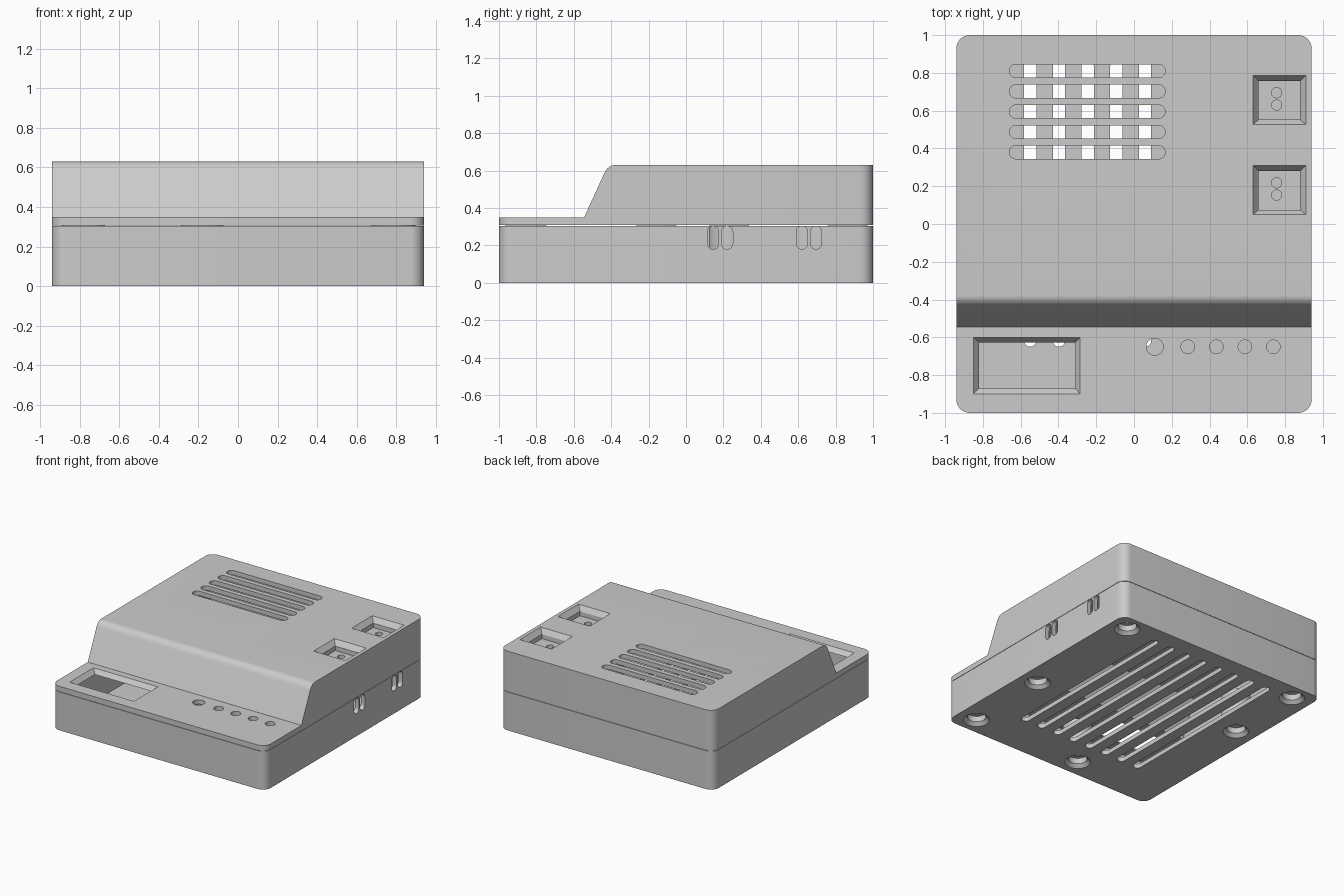
import bpy, bmesh, math
from mathutils import Vector

if "Cube" in bpy.data.objects:
    bpy.data.objects.remove(bpy.data.objects["Cube"], do_unlink=True)

W, D, WALL = 0.94, 1.0, 0.035     # half width, half depth, wall thickness
SEAM, SILL, TOP = 0.305, 0.35, 0.63
GAP = 0.003

grey = bpy.data.materials.new("light_grey_plastic")
grey.use_nodes = True
grey.diffuse_color = (0.6, 0.6, 0.6, 1)
grey.node_tree.nodes["Principled BSDF"].inputs["Base Color"].default_value = (0.6, 0.6, 0.6, 1)


# --- outlines: lists of 2D points -------------------------------------------
def rounded(x0, x1, y0, y1, r, steps=8):
    pts = []
    corners = [(x1 - r, y1 - r), (x0 + r, y1 - r), (x0 + r, y0 + r), (x1 - r, y0 + r)]
    for q, (cx, cy) in enumerate(corners):
        for i in range(steps + 1):
            a = math.pi / 2 * (q + i / steps)
            pts.append((cx + r * math.cos(a), cy + r * math.sin(a)))
    return pts


def rect(x0, x1, y0, y1):
    return [(x0, y0), (x1, y0), (x1, y1), (x0, y1)]


def circle(x, y, r, n=32):
    return [(x + r * math.cos(math.tau * i / n), y + r * math.sin(math.tau * i / n)) for i in range(n)]


def slot(x0, x1, y0, y1):
    # stadium shape; radius slightly under half so that no points coincide
    return rounded(x0, x1, y0, y1, min(x1 - x0, y1 - y0) * 0.499)


# --- solids ------------------------------------------------------------------
def loft(*levels, axis="z"):
    """Rings of 3D points from (height, outline) pairs."""
    if axis == "x":
        return [[Vector((h, a, b)) for a, b in pts] for h, pts in levels]
    return [[Vector((a, b, h)) for a, b in pts] for h, pts in levels]


def solid(name, lofts):
    bm = bmesh.new()
    for rings in lofts:
        vs = [[bm.verts.new(p) for p in ring] for ring in rings]
        n = len(vs[0])
        for lower, upper in zip(vs, vs[1:]):
            for i in range(n):
                j = (i + 1) % n
                bm.faces.new((lower[i], lower[j], upper[j], upper[i]))
        bm.faces.new(vs[0][::-1])
        bm.faces.new(vs[-1])
    bmesh.ops.recalc_face_normals(bm, faces=bm.faces[:])
    mesh = bpy.data.meshes.new(name)
    bm.to_mesh(mesh)
    bm.free()
    mesh.materials.append(grey)
    ob = bpy.data.objects.new(name, mesh)
    bpy.context.collection.objects.link(ob)
    return ob


def combine(ob, other, operation):
    mod = ob.modifiers.new("combine", "BOOLEAN")
    mod.operation, mod.object, mod.solver = operation, other, "EXACT"
    bpy.ops.object.select_all(action="DESELECT")
    bpy.context.view_layer.objects.active = ob
    ob.select_set(True)
    bpy.ops.object.modifier_apply(modifier=mod.name)
    bpy.data.objects.remove(other, do_unlink=True)


def cut(ob, lofts):
    combine(ob, solid("cutter", lofts), "DIFFERENCE")


footprint = rounded(-W, W, -D, D, 0.07)
inner = rounded(-W + WALL, W - WALL, -D + WALL, D - WALL, 0.035)

# --- base tray ---------------------------------------------------------------
base = solid("base_tray", [loft((0, footprint), (SEAM, footprint))])
cut(base, [loft((WALL, inner), (SEAM + 0.1, inner))])

# screw posts with countersunk holes
screws = [(0.79, 0.865), (0.785, -0.16), (0.78, -0.86), (-0.78, 0.865), (-0.78, 0.23), (-0.18, -0.855)]
combine(base, solid("posts", [loft((0.015, circle(x, y, 0.108)), (SEAM + 0.001, circle(x, y, 0.108)))
                              for x, y in screws]), "UNION")
cut(base, [loft((-0.01, circle(x, y, 0.095)), (0.0, circle(x, y, 0.095)), (0.025, circle(x, y, 0.068)),
                (0.07, circle(x, y, 0.068)), (0.0701, circle(x, y, 0.035)),
                (SEAM + 0.1, circle(x, y, 0.035))) for x, y in screws])

# floor vents
cut(base, [loft((-0.1, s), (0.1, s)) for s in
           (slot(-0.582 + 0.152 * i, -0.517 + 0.152 * i, -0.65, 0.87) for i in range(8))])

# cable slots in the left wall
cut(base, [loft((W - 0.1, s), (W + 0.1, s), axis="x") for s in
           (slot(y, y + 0.06, 0.18, SEAM - 0.002) for y in (0.115, 0.19, 0.59, 0.665))])


# --- stepped lid ---------------------------------------------------------------
def bend(a, b, c, n=8):
    a, b, c = Vector(a), Vector(b), Vector(c)
    return [tuple(a * (1 - t) ** 2 + b * 2 * t * (1 - t) + c * t * t) for t in (i / n for i in range(n + 1))]


low = SEAM + GAP
outer_side = [(-1.2, low), (1.2, low), (1.2, TOP)]
outer_side += bend((-0.375, TOP), (-0.417, TOP), (-0.437, 0.585)) + [(-0.545, SILL), (-1.2, SILL)]
inner_side = [(-1.2, low - 0.1), (1.2, low - 0.1), (1.2, TOP - WALL), (-0.392, TOP - WALL),
              (-0.523, SILL - WALL), (-1.2, SILL - WALL)]

lid = solid("stepped_lid", [loft((-1.2, outer_side), (1.2, outer_side), axis="x")])
combine(lid, solid("outline", [loft((0, footprint), (1, footprint))]), "INTERSECT")
cavity = solid("cavity", [loft((-1.2, inner_side), (1.2, inner_side), axis="x")])
combine(cavity, solid("outline", [loft((0, inner), (1, inner))]), "INTERSECT")
combine(lid, cavity, "DIFFERENCE")

# sunken sockets with sloped rims and two holes each
sockets = (0.657, 0.18)
combine(lid, solid("socket_boxes", [loft((TOP - 0.11, b), (TOP - 0.01, b)) for b in
                                    (rect(0.62, 0.92, y - 0.14, y + 0.14) for y in sockets)]), "UNION")
cut(lid, [loft((TOP - 0.075, rect(0.66, 0.88, y - 0.105, y + 0.1)),
               (TOP - 0.04, rect(0.66, 0.88, y - 0.105, y + 0.1)),
               (TOP, rect(0.63, 0.91, y - 0.13, y + 0.13)),
               (TOP + 0.05, rect(0.63, 0.91, y - 0.13, y + 0.13))) for y in sockets])
cut(lid, [loft((TOP - 0.2, c), (TOP - 0.05, c)) for c in
          (circle(0.755, y + d, 0.027, 24) for y in sockets for d in (0.038, -0.027))])

# top vents
cut(lid, [loft((TOP - 0.1, s), (TOP + 0.1, s)) for s in
          (slot(-0.66, 0.165, y - 0.035, y + 0.035) for y in (0.81 - 0.1075 * i for i in range(5)))])

# display window with sloped rim
window = rect(-0.82, -0.31, -0.87, -0.627)
rim = rect(-0.85, -0.285, -0.9, -0.6)
cut(lid, [loft((SILL - 0.1, window), (SILL - WALL, window), (SILL, rim), (SILL + 0.05, rim))])

# control holes
controls = [(0.11, 0.045)] + [(0.285 + 0.151 * i, 0.036) for i in range(4)]
cut(lid, [loft((SILL - 0.1, circle(x, -0.65, r)), (SILL + 0.1, circle(x, -0.65, r))) for x, r in controls])

# --- smooth the rounded walls, keep edges sharp ----------------------------------
bpy.ops.object.select_all(action="DESELECT")
for ob in (base, lid):
    ob.select_set(True)
bpy.context.view_layer.objects.active = lid
bpy.ops.object.shade_smooth_by_angle(angle=math.radians(30))
